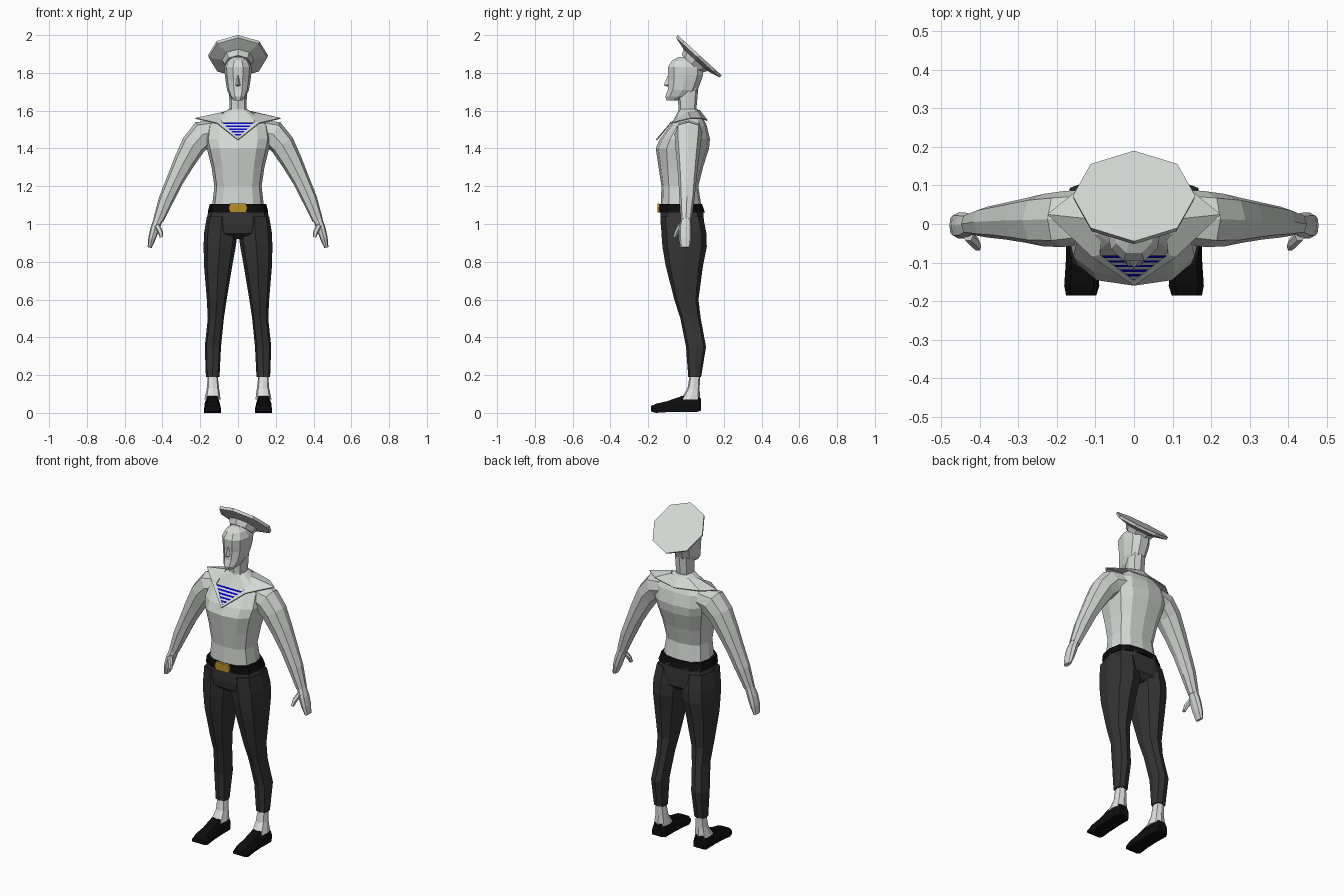
import bpy, bmesh, math
from mathutils import Vector

cube = bpy.data.objects.get("Cube")
if cube:
    bpy.data.objects.remove(cube, do_unlink=True)


def material(name, rgb):
    m = bpy.data.materials.new(name)
    m.use_nodes = True
    m.diffuse_color = (*rgb, 1)
    m.node_tree.nodes["Principled BSDF"].inputs["Base Color"].default_value = (*rgb, 1)
    return m


PALE = material("pale grey", (0.66, 0.69, 0.66))
SOCK = material("white", (0.75, 0.75, 0.75))
DARK = material("charcoal", (0.035, 0.035, 0.035))
BLACK = material("black", (0.004, 0.004, 0.004))
GOLD = material("gold", (0.5, 0.28, 0.02))
BLUE = material("blue", (0.0, 0.0, 0.6))


def build(name, verts, faces, mats, rule=None, closed=True):
    bm = bmesh.new()
    vs = [bm.verts.new(v) for v in verts]
    for f in faces:
        bm.faces.new([vs[i] for i in f])
    bmesh.ops.remove_doubles(bm, verts=bm.verts, dist=0.0001)
    if closed:
        bmesh.ops.recalc_face_normals(bm, faces=bm.faces)
    for f in bm.faces:
        f.material_index = rule(f.calc_center_median()) if rule else 0
    mesh = bpy.data.meshes.new(name)
    bm.to_mesh(mesh)
    bm.free()
    for m in mats:
        mesh.materials.append(m)
    ob = bpy.data.objects.new(name, mesh)
    bpy.context.collection.objects.link(ob)
    return ob


def loft(name, rings, mat):
    """Skin a list of equal rings and cap both ends."""
    n = len(rings[0])
    faces = [(r * n + i, r * n + (i + 1) % n, (r + 1) * n + (i + 1) % n, (r + 1) * n + i)
             for r in range(len(rings) - 1) for i in range(n)]
    faces += [tuple(range(n)), tuple(range((len(rings) - 1) * n, len(rings) * n))]
    return build(name, [p for r in rings for p in r], faces, [mat])


def oval(n, e=0.8):
    """Unit outline, squarer as e falls."""
    out = []
    for i in range(n):
        a = 2 * math.pi * i / n
        c, s = math.cos(a), math.sin(a)
        out.append((math.copysign(abs(c) ** e, c), math.copysign(abs(s) ** e, s)))
    return out


def level(z, x0, x1, y0, y1, n=8, e=0.8):
    """Horizontal ring filling the given x and y ranges."""
    return [Vector(((x0 + x1) / 2 + u * (x1 - x0) / 2, (y0 + y1) / 2 + v * (y1 - y0) / 2, z))
            for u, v in oval(n, e)]


def body(name, rows, mat, n=10, e=0.75):
    return loft(name, [level(z, -w, w, y0, y1, n, e) for z, w, y0, y1 in rows], mat)


def flip(rings, s):
    return [[Vector((p.x * s, p.y, p.z)) for p in r] for r in rings]


# Torso, neck and head: height, half width, front, back
body("torso", [(1.07, .14, -.135, .085), (1.2, .125, -.13, .065), (1.3, .14, -.145, .09),
               (1.4, .165, -.16, .122), (1.45, .175, -.138, .127), (1.52, .165, -.085, .11),
               (1.57, .11, -.055, .085), (1.61, .045, -.035, .06)], PALE, 12)
body("neck", [(1.56, .06, -.045, .065), (1.61, .045, -.04, .055), (1.72, .048, -.045, .065)], PALE, 8)
body("head", [(1.655, .024, -.105, -.04), (1.675, .042, -.112, .03), (1.71, .058, -.1, .065),
              (1.76, .066, -.095, .085), (1.79, .07, -.098, .095), (1.83, .072, -.1, .095),
              (1.865, .055, -.078, .075), (1.885, .026, -.04, .04)], PALE, 10, 0.85)
build("nose", [(0, -.095, 1.79), (.016, -.088, 1.735), (-.016, -.088, 1.735), (0, -.118, 1.735),
               (0, -.09, 1.725)],
      [(0, 1, 3), (0, 3, 2), (1, 4, 3), (3, 4, 2), (0, 2, 4, 1)], [PALE])

# Tilted round cap with a hollow underside
centre = Vector((0, .07, 1.89))
along, up = Vector((0, .738, -.675)), Vector((0, .675, .738))
cap = [[centre + Vector((r * math.sin(a), 0, 0)) + along * (r * math.cos(a)) + up * h
        for a in [i * math.pi / 4 for i in range(8)]]
       for r, h in [(.159, .004), (.155, -.012), (.085, -.03), (.07, -.06)]]
loft("cap", cap, PALE)

# Wide collar with pointed shoulders
outer = [(0, -.16, 1.447), (.11, -.085, 1.535), (.225, .025, 1.562), (.15, .085, 1.56), (0, .115, 1.55)]
inner = [(0, -.148, 1.458), (.088, -.08, 1.54), (.085, .01, 1.592), (.06, .06, 1.6), (0, .072, 1.605)]
verts, faces = [], []
for s in (1, -1):
    b = len(verts)
    verts += [(x * s, y, z) for x, y, z in outer + inner]
    k = len(outer)
    faces += [(b + i, b + i + 1, b + k + i + 1, b + k + i)[::s] for i in range(k - 1)]
collar = build("collar", verts, faces, [PALE], closed=False)
thick = collar.modifiers.new("thickness", 'SOLIDIFY')
thick.thickness = 0.006

# Striped triangle of undershirt in the collar opening
rows = 11
verts, faces = [], []
for i in range(rows + 1):
    t = 1 - i / rows
    y, z = -.148 + .066 * t, 1.453 + .084 * t
    verts += [(-.088 * t, y, z), (.088 * t, y, z)]
for i in range(rows):
    quad = (2 * i, 2 * i + 2, 2 * i + 3, 2 * i + 1)
    faces.append(quad if i < rows - 1 else (2 * i, 2 * i + 2, 2 * i + 1))
build("striped_undershirt", verts, faces, [BLUE, PALE],
      lambda c: int((1.537 - c.z) / .084 * rows) % 2, closed=False)

# Hips, belt and buckle
body("hips", [(.92, .06, -.09, .07), (.95, .15, -.13, .1), (1.0, .172, -.138, .1),
              (1.075, .155, -.138, .095)], DARK, 10, 0.7)
body("belt", [(1.062, .16, -.144, .1), (1.106, .15, -.146, .085)], BLACK, 12, 0.7)
build("buckle", [(x, y, z) for y in (-.152, -.14) for x, z in
                 [(-.05, 1.085), (-.042, 1.062), (.042, 1.062), (.05, 1.085), (.042, 1.108), (-.042, 1.108)]],
      [tuple(range(6)), tuple(range(6, 12))] + [(i, (i + 1) % 6, 6 + (i + 1) % 6, 6 + i) for i in range(6)],
      [GOLD])

# Limb sections for one side, mirrored to the other
leg = [level(*r, n=8, e=0.75) for r in [
    (1.04, .01, .165, -.135, .09), (.95, .002, .18, -.13, .108), (.88, .012, .182, -.125, .11),
    (.78, .03, .18, -.108, .09), (.6, .06, .165, -.062, .066), (.5, .075, .16, -.03, .078),
    (.35, .09, .176, .0, .106), (.19, .098, .17, .012, .08)]]
ankle = [level(*r, n=8, e=0.75) for r in [
    (.2, .108, .16, .02, .075), (.13, .1, .165, .008, .072), (.07, .092, .178, -.03, .075)]]

# Arm rows: x, z, half thickness, front, back
arm_rows = [(.12, 1.49, .06, -.05, .09), (.185, 1.475, .075, -.06, .085), (.235, 1.42, .066, -.058, .078),
            (.285, 1.33, .056, -.048, .066), (.335, 1.23, .045, -.04, .055), (.38, 1.13, .04, -.035, .045),
            (.422, 1.02, .028, -.028, .028)]
hand_rows = [(.42, 1.03, .024, -.026, .026), (.44, .975, .024, -.038, .03), (.455, .925, .02, -.038, .03),
             (.468, .875, .011, -.03, .022)]
thumb_rows = [(.43, .995, .014, -.045, -.015), (.412, .96, .014, -.062, -.035), (.405, .93, .009, -.07, -.05)]


def limb(rows, n=8):
    """Rings set square to a path in the x-z plane."""
    rings = []
    for i, (x, z, r, y0, y1) in enumerate(rows):
        a, b = rows[max(i - 1, 0)], rows[min(i + 1, len(rows) - 1)]
        d = Vector((b[0] - a[0], 0, b[1] - a[1])).normalized()
        side = Vector((-d.z, 0, d.x))
        rings.append([Vector((x, (y0 + y1) / 2 + v * (y1 - y0) / 2, z)) + side * (u * r)
                      for u, v in oval(n)])
    return rings


# Shoe rows from heel to toe: y, inner x, outer x, sole, top
shoe = [[Vector((x, y, z)) for x, z in
         [(x0, lo), (x1, lo), (x1, (lo + hi) / 2), (x1 - .015, hi), (x0 + .015, hi), (x0, (lo + hi) / 2)]]
        for y, x0, x1, lo, hi in [(.08, .105, .168, .012, .075), (.06, .095, .178, .006, .088),
                                  (-.02, .095, .176, .006, .09), (-.1, .093, .177, .004, .062),
                                  (-.16, .09, .181, .0, .048), (-.186, .098, .176, .008, .036)]]

for side, s in (("left", 1), ("right", -1)):
    loft(side + "_trouser_leg", flip(leg, s), DARK)
    loft(side + "_ankle", flip(ankle, s), SOCK)
    loft(side + "_shoe", flip(shoe, s), BLACK)
    loft(side + "_arm", flip(limb(arm_rows), s), PALE)
    loft(side + "_hand", flip(limb(hand_rows), s), PALE)
    loft(side + "_thumb", flip(limb(thumb_rows, 6), s), PALE)
